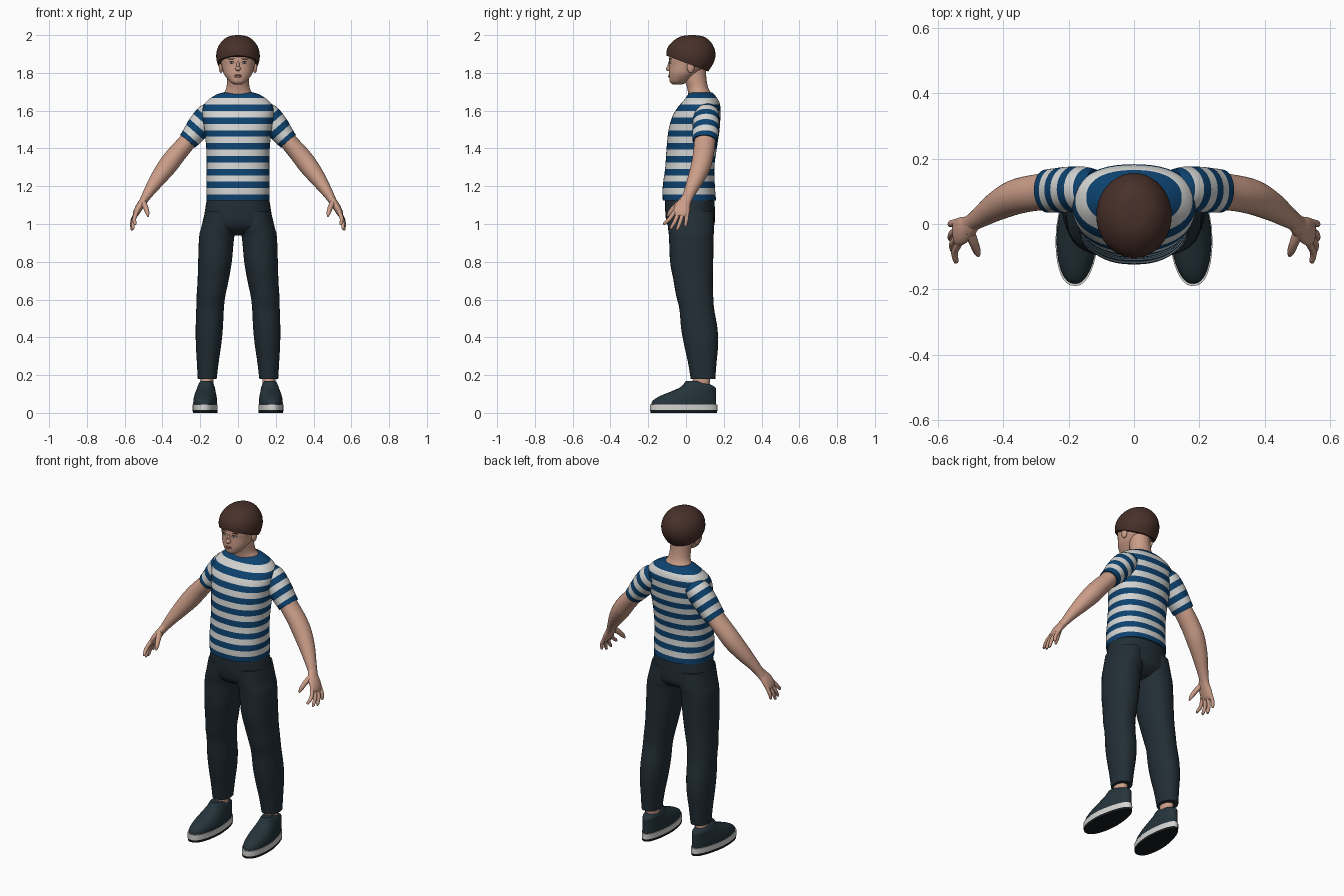
import bpy, bmesh, math
from mathutils import Vector, Matrix
from mathutils.bvhtree import BVHTree

if "Cube" in bpy.data.objects:
    bpy.data.objects.remove(bpy.data.objects["Cube"])


def material(name, r, g, b):
    m = bpy.data.materials.new(name)
    m.use_nodes = True
    m.diffuse_color = (r, g, b, 1)
    bsdf = m.node_tree.nodes["Principled BSDF"]
    bsdf.inputs["Base Color"].default_value = (r, g, b, 1)
    bsdf.inputs["Roughness"].default_value = 0.8
    return m


SKIN = material("skin", .60, .34, .25)
HAIR = material("brown_hair", .065, .030, .023)
BLUE = material("shirt_blue", .004, .055, .16)
WHITE = material("off_white", .66, .66, .65)
CLOTH = material("trouser_navy", .016, .027, .036)
SHOE = material("shoe_canvas", .018, .034, .044)
RUBBER = material("outsole_black", .008, .010, .012)
LIPS = material("lips", .46, .19, .15)
EYE = material("eye_dark", .02, .012, .01)
parts = []


def finish(name, bm, mats):
    bmesh.ops.recalc_face_normals(bm, faces=bm.faces)
    mesh = bpy.data.meshes.new(name)
    bm.to_mesh(mesh)
    bm.free()
    obj = bpy.data.objects.new(name, mesh)
    bpy.context.collection.objects.link(obj)
    for m in mats:
        mesh.materials.append(m)
    parts.append(obj)
    return obj


def smooth_path(rings, sub):
    """Catmull-Rom interpolation through the given cross-sections."""
    pts = [rings[0]] + list(rings) + [rings[-1]]
    out = []
    for quad in zip(pts, pts[1:], pts[2:], pts[3:]):
        for i in range(sub):
            t = i / sub
            out.append([b + .5 * t * (c - a + t * (2*a - 5*b + 4*c - d + t * (3*(b - c) + d - a)))
                        for a, b, c, d in zip(*quad)])
    return out + [list(rings[-1])]


def loft_mesh(rings, side=1, seg=32, sub=5, power=2, flat=True):
    """Skin of ellipses (x, y, z, rx, ry); flat rings stay level, others follow the path."""
    bm = bmesh.new()
    path = smooth_path(rings, sub)
    loops = []
    for i, (x, y, z, rx, ry) in enumerate(path):
        u, v = Vector((1, 0, 0)), Vector((0, 1, 0))
        if not flat:
            t = Vector(path[min(i + 1, len(path) - 1)][:3]) - Vector(path[max(i - 1, 0)][:3])
            t.normalize()
            v = (v - t * v.dot(t)).normalized()
            u = v.cross(t)
        loop = []
        for k in range(seg):
            a = math.tau * k / seg
            c, s = math.cos(a), math.sin(a)
            p = Vector((x, y, z))
            p += u * rx * math.copysign(abs(c) ** (2 / power), c)
            p += v * ry * math.copysign(abs(s) ** (2 / power), s)
            loop.append(bm.verts.new((p.x * side, p.y, p.z)))
        loops.append(loop)
    for a, b in zip(loops, loops[1:]):
        for k in range(seg):
            n = (k + 1) % seg
            bm.faces.new((a[k], a[n], b[n], b[k]))
    bm.faces.new(loops[0])
    bm.faces.new(loops[-1])
    return bm


def loft(name, mat, rings, **kw):
    return finish(name, loft_mesh(rings, **kw), [mat])


def level(rows):
    """Rows of (z, y, rx, ry) on the centre line."""
    return [(0, y, z, rx, ry) for z, y, rx, ry in rows]


def cut(bm, co, no, below=False):
    return bmesh.ops.bisect_plane(bm, geom=bm.verts[:] + bm.edges[:] + bm.faces[:],
                                  plane_co=co, plane_no=no, clear_inner=below)


def stripe(bm, origin, axis, length, width=.034):
    """Cut bands along an axis and alternate the two shirt colours."""
    axis = axis.normalized()
    for k in range(1, int(length / width) + 1):
        cut(bm, origin + axis * width * k, axis)
    for f in bm.faces:
        d = (f.calc_center_median() - origin).dot(axis)
        f.material_index = int(math.floor(d / width)) % 2


def ball(name, mat, loc, scale, rot=None):
    bm = bmesh.new()
    m = Matrix.Translation(loc) @ (rot.to_matrix().to_4x4() if rot else Matrix())
    bmesh.ops.create_uvsphere(bm, u_segments=20, v_segments=12, radius=1,
                              matrix=m @ Matrix.Diagonal((*scale, 1)))
    return finish(name, bm, [mat])


# Striped shirt body
bm = loft_mesh(level([
    (1.125, .018, .166, .141), (1.2, .015, .168, .138), (1.3, .02, .166, .13),
    (1.4, .03, .168, .133), (1.5, .043, .178, .135), (1.57, .055, .188, .127),
    (1.62, .07, .185, .112), (1.655, .08, .16, .092), (1.685, .08, .115, .07),
    (1.695, .08, .085, .06)]), seg=48, power=2.3)
stripe(bm, Vector((0, 0, 1.122)), Vector((0, 0, 1)), .57)
finish("shirt_body", bm, [BLUE, WHITE])

# Head, neck and hair
loft("neck", SKIN, level([(1.64, .078, .095, .065), (1.685, .074, .08, .062), (1.72, .062, .062, .056),
                          (1.77, .05, .058, .058), (1.84, .045, .058, .06)]))
head = loft("head", SKIN, level([
    (1.738, -.045, .018, .022), (1.75, -.04, .04, .044), (1.775, -.025, .062, .064),
    (1.80, -.01, .077, .08), (1.84, .013, .088, .102), (1.88, .02, .094, .109),
    (1.93, .025, .088, .1), (1.97, .027, .055, .07)]), power=2.2)
bm = loft_mesh(level([
    (1.78, .03, .06, .07), (1.82, .03, .096, .096), (1.86, .027, .112, .122),
    (1.9, .026, .115, .13), (1.94, .026, .104, .12), (1.975, .03, .078, .09),
    (1.994, .032, .045, .055), (2.0, .033, .01, .012)]), seg=40)
cut(bm, Vector((0, 0, 1.852)), Vector((0, .38, 1)).normalized(), below=True)
bmesh.ops.holes_fill(bm, edges=[e for e in bm.edges if e.is_boundary], sides=0)
finish("hair", bm, [HAIR])

# Face details lying on the head surface
tree = BVHTree.FromPolygons([v.co for v in head.data.vertices],
                            [p.vertices[:] for p in head.data.polygons])


def spot(name, mat, x, z, w, h, lift=.003):
    loc, nor, _, _ = tree.ray_cast(Vector((x, -1, z)), Vector((0, 1, 0)))
    ball(name, mat, loc, (w, h, lift), nor.to_track_quat('Z', 'Y'))


ball("nose", SKIN, (0, -.09, 1.822), (.015, .017, .012))
ball("nose_bridge", SKIN, (0, -.085, 1.838), (.009, .012, .026))
spot("upper_lip", LIPS, 0, 1.787, .022, .004)
spot("lower_lip", LIPS, 0, 1.78, .018, .005, .005)

for side, word in ((1, "left"), (-1, "right")):
    spot(word + "_eye_white", WHITE, side * .035, 1.855, .014, .005)
    spot(word + "_iris", EYE, side * .034, 1.855, .005, .005, .004)
    spot(word + "_eyelid", EYE, side * .035, 1.860, .015, .0015, .004)
    spot(word + "_eyebrow", HAIR, side * .037, 1.874, .019, .003)
    ball(word + "_ear", SKIN, (side * .09, .025, 1.83), (.012, .02, .03))

    # Sleeve with bands around the arm
    bm = loft_mesh([(.12, .108, 1.60, .05, .06), (.155, .107, 1.572, .069, .069),
                    (.205, .105, 1.515, .066, .07), (.24, .103, 1.47, .058, .068),
                    (.267, .101, 1.438, .052, .066)], side=side, flat=False)
    stripe(bm, Vector((side * .271, .1, 1.433)), Vector((-side * .147, 0, .167)), .24)
    finish(word + "_sleeve", bm, [BLUE, WHITE])

    # Arm and hand
    loft(word + "_arm", SKIN, [
        (.22, .104, 1.5, .045, .055), (.275, .099, 1.428, .047, .056), (.325, .092, 1.37, .05, .055),
        (.37, .08, 1.312, .051, .053), (.42, .055, 1.245, .043, .045), (.465, .025, 1.18, .031, .034),
        (.493, .006, 1.135, .023, .028), (.508, -.005, 1.11, .02, .03)], side=side, flat=False)
    loft(word + "_palm", SKIN, [
        (.487, .01, 1.145, .021, .026), (.505, -.008, 1.115, .021, .034), (.525, -.02, 1.085, .02, .042),
        (.541, -.026, 1.055, .016, .042), (.547, -.029, 1.04, .009, .034)], side=side, flat=False)
    fingers = (("index", -.06, -.113, .545, .995), ("middle", -.038, -.078, .556, .972),
               ("ring", -.015, -.045, .562, .967), ("little", .006, -.002, .562, .985))
    for finger, y0, y1, x1, z1 in fingers:
        mid = ((.541 + x1) / 2 + .006, (y0 + y1) / 2, (1.06 + z1) / 2)
        loft(f"{word}_{finger}_finger", SKIN, [
            (.536, y0, 1.065, .011, .011), (*mid, .0105, .0105), (x1, y1, z1 + .008, .008, .008),
            (x1, y1, z1, .003, .003)], side=side, seg=12, flat=False)
    loft(word + "_thumb", SKIN, [
        (.505, -.02, 1.12, .016, .018), (.49, -.058, 1.09, .014, .015), (.48, -.085, 1.06, .011, .012),
        (.476, -.098, 1.04, .004, .004)], side=side, seg=12, flat=False)

    # Trouser leg and ankle
    loft(word + "_trouser_leg", CLOTH, [
        (.088, .023, 1.07, .085, .122), (.1, .027, .98, .095, .122), (.113, .028, .93, .093, .118),
        (.122, .03, .8, .089, .114), (.132, .038, .7, .082, .104), (.143, .046, .62, .076, .098),
        (.148, .057, .55, .073, .092), (.152, .07, .45, .072, .096), (.156, .08, .36, .067, .09),
        (.16, .086, .27, .058, .076), (.163, .09, .18, .05, .065)], side=side, power=2.2)
    loft(word + "_ankle", SKIN, [(.163, .085, .24, .034, .044), (.164, .08, .16, .034, .046),
                                 (.166, .07, .09, .036, .05)], side=side)

    # Slip-on shoe: sole with dark underside, canvas upper
    outline = [(0, -.012, .176), (.014, -.012, .178), (.045, -.012, .178)]
    bm = loft_mesh([(0, y, z, ry * .37, ry) for z, y, ry in outline], sub=3, seg=40, power=2.3)
    for f in bm.faces:
        f.material_index = int(f.calc_center_median().z < .012)
    sole = finish(word + "_sole", bm, [WHITE, RUBBER])
    upper = loft(word + "_shoe_upper", SHOE, level([
        (.04, -.012, .063, .172), (.065, -.008, .063, .168), (.09, .012, .06, .148),
        (.115, .042, .055, .118), (.135, .062, .051, .094), (.155, .055, .042, .066),
        (.17, .04, .03, .04)]), seg=40, power=2.2)
    for shoe in (sole, upper):
        for v in shoe.data.vertices:
            v.co.x *= 1 - max(0, v.co.y + .02) * 1.3
        shoe.location.x = side * .172
        shoe.rotation_euler.z = side * .06

# Trouser seat
loft("trouser_seat", CLOTH, level([
    (1.15, .02, .162, .13), (1.05, .022, .178, .131), (.99, .026, .184, .122),
    (.955, .027, .14, .085), (.94, .027, .09, .05)]), seg=40, power=2.2)

# Smooth shading with crisp rims
bpy.ops.object.select_all(action='DESELECT')
for obj in parts:
    obj.select_set(True)
bpy.context.view_layer.objects.active = parts[0]
bpy.ops.object.shade_smooth_by_angle(angle=math.radians(45))
